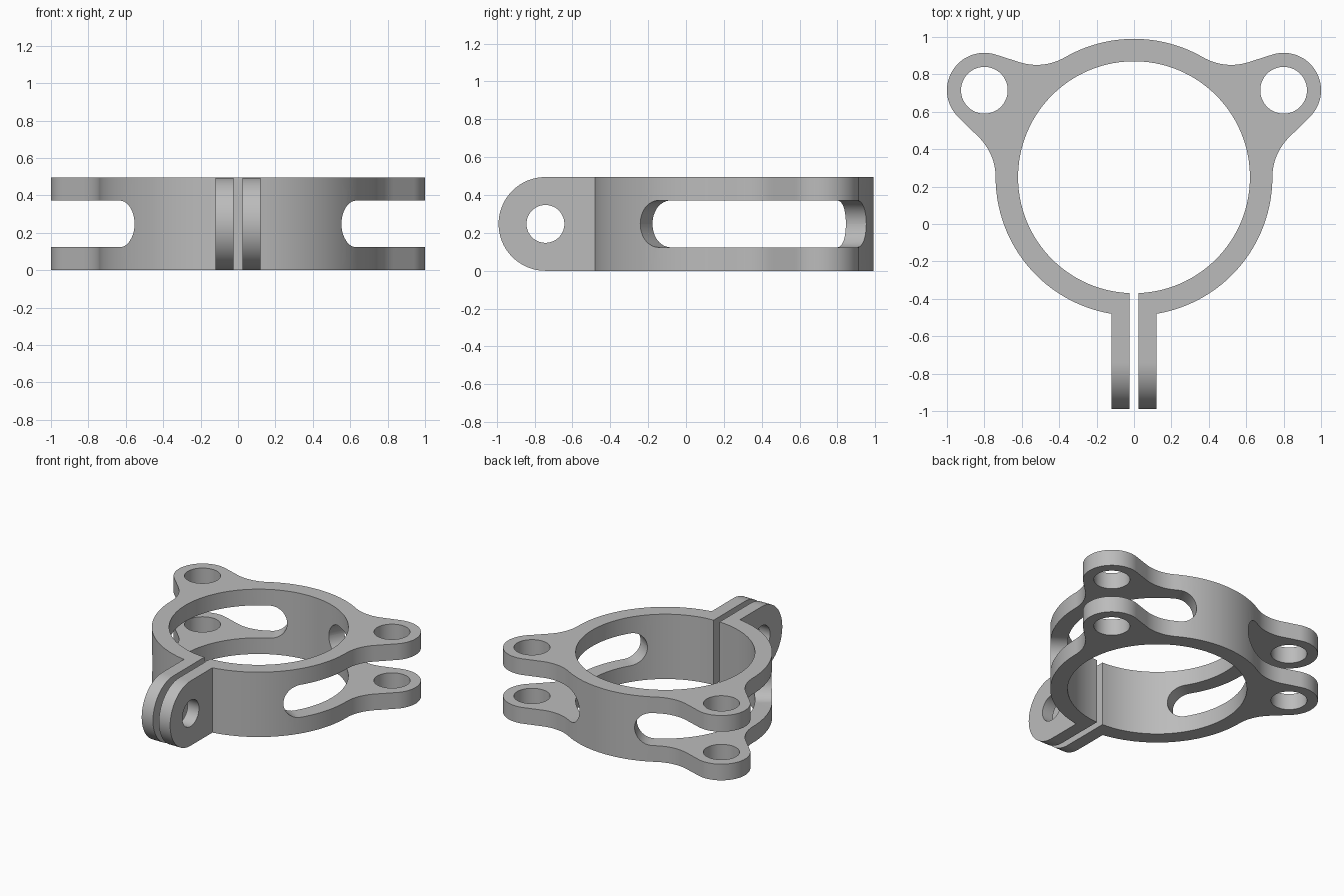
import bpy, bmesh
from math import sin, cos, pi, radians, degrees, asin, acos, atan2, hypot, ceil

if "Cube" in bpy.data.objects:
    bpy.data.objects.remove(bpy.data.objects["Cube"], do_unlink=True)

# Main dimensions
CY, R_IN, R_OUT = 0.25, 0.62, 0.74          # ring centre and radii
HEIGHT = 0.495
MID = HEIGHT / 2
LUG, R_LUG, R_LUG_HOLE = (0.8, 0.715), 0.2, 0.125
R_FILLET = 0.3
GAP, EAR_X, EAR_Y = 0.025, 0.12, -0.99      # split clamp ears
SLOT_H, SLOT_FROM, SLOT_TO = 0.124, -32, 62


def arc(cx, cy, r, a0, a1, step=3):
    """Points on an arc, angles in degrees."""
    n = max(2, ceil(abs(a1 - a0) / step))
    angles = [radians(a0 + (a1 - a0) * i / n) for i in range(n + 1)]
    return [(cx + r * cos(a), cy + r * sin(a)) for a in angles]


def finish(name, bm):
    bmesh.ops.remove_doubles(bm, verts=bm.verts, dist=1e-5)
    bmesh.ops.recalc_face_normals(bm, faces=bm.faces)
    mesh = bpy.data.meshes.new(name)
    bm.to_mesh(mesh)
    bm.free()
    ob = bpy.data.objects.new(name, mesh)
    bpy.context.collection.objects.link(ob)
    return ob


def prism(name, points, place, lo, hi):
    """Extrude a 2D outline; place maps (u, v, depth) to a position."""
    bm = bmesh.new()
    face = bm.faces.new([bm.verts.new(place(u, v, lo)) for u, v in points])
    ext = bmesh.ops.extrude_face_region(bm, geom=[face])
    a, b = place(0, 0, lo), place(0, 0, hi)
    verts = [e for e in ext["geom"] if isinstance(e, bmesh.types.BMVert)]
    bmesh.ops.translate(bm, verts=verts, vec=[q - p for p, q in zip(a, b)])
    return finish(name, bm)


def along_z(u, v, d):
    return (u, v, d)


def along_x(u, v, d):
    return (d, u, v)


def tangent_angle(fx, fy, turn):
    """Direction of the shared normal between lug and fillet circles."""
    dx, dy = fx - LUG[0], fy - LUG[1]
    spread = acos((R_LUG + R_FILLET) / hypot(dx, dy))
    return degrees(atan2(dy, dx) + turn * spread)


def plan_outline():
    reach = R_OUT + R_FILLET
    front = (reach, CY)
    back = (reach * cos(pi / 3), CY + reach * sin(pi / 3))
    n_front, n_back = tangent_angle(*front, 1), tangent_angle(*back, -1)
    ear = degrees(asin(EAR_X / R_OUT))
    half = [(GAP, EAR_Y), (EAR_X, EAR_Y)]
    half += arc(0, CY, R_OUT, -90 + ear, 0)
    half += arc(*front, R_FILLET, 180, n_front + 180)[1:]
    half += arc(*LUG, R_LUG, n_front, n_back)
    half += arc(*back, R_FILLET, n_back + 180, 240)
    half += arc(0, CY, R_OUT, 60, 90)[1:]
    mirrored = [(-x, y) for x, y in reversed(half[:-1])]
    g = degrees(asin(GAP / R_IN))
    bore = arc(0, CY, R_IN, 270 - g, -90 + g)
    return half + mirrored + bore


def slot_cutter(name, side):
    """Arched slot with round ends, cut outwards from the ring's axis."""
    columns = []
    for i in range(13):
        a = radians(90 * i / 12)
        columns.append((SLOT_FROM, -SLOT_H * cos(a), SLOT_H * sin(a)))
    columns += [(SLOT_FROM + (SLOT_TO - SLOT_FROM) * i / 10, 0, SLOT_H)
                for i in range(1, 10)]
    for i in range(13):
        a = radians(90 * i / 12)
        columns.append((SLOT_TO, SLOT_H * sin(a), SLOT_H * cos(a)))
    bm = bmesh.new()
    rings = []
    for ang, t, h in columns:
        c, s = cos(radians(ang)), sin(radians(ang))
        h = max(h, 1e-4)
        rings.append([bm.verts.new((side * (r * c - t * s), CY + r * s + t * c, MID + z))
                      for r, z in ((0.45, -h), (1.35, -h), (1.35, h), (0.45, h))])
    for p, q in zip(rings, rings[1:]):
        for k in range(4):
            m = (k + 1) % 4
            bm.faces.new((p[k], p[m], q[m], q[k]))
    bm.faces.new(rings[0])
    bm.faces.new(rings[-1])
    return finish(name, bm)


def cut(ob, cutter, operation="DIFFERENCE"):
    mod = ob.modifiers.new(cutter.name, "BOOLEAN")
    mod.operation, mod.solver, mod.object = operation, "EXACT", cutter
    bpy.context.view_layer.objects.active = ob
    bpy.ops.object.modifier_apply(modifier=mod.name)
    bpy.data.objects.remove(cutter, do_unlink=True)


# Split ring with lugs and clamp ears
clamp = prism("split_ring_clamp", plan_outline(), along_z, -0.1, HEIGHT + 0.1)

# Side profile sets the height and rounds the ears
side_profile = arc(EAR_Y + MID, MID, MID, 90, 270) + [(1.2, 0), (1.2, HEIGHT)]
cut(clamp, prism("side_profile", side_profile, along_x, -1.3, 1.3), "INTERSECT")

# Bolt hole through both ears
bolt = arc(EAR_Y + MID, MID, 0.1, 0, 360, 6)[:-1]
cut(clamp, prism("ear_bolt_hole", bolt, along_x, -0.3, 0.3))

# Pivot holes and slots on both sides
for side in (1, -1):
    pivot = arc(side * LUG[0], LUG[1], R_LUG_HOLE, 0, 360, 5)[:-1]
    cut(clamp, prism("pivot_hole", pivot, along_z, -0.2, HEIGHT + 0.2))
    cut(clamp, slot_cutter("side_slot", side))

# Plain grey metal
grey = bpy.data.materials.new("grey_metal")
grey.use_nodes = True
colour = (0.5, 0.5, 0.5, 1)
grey.diffuse_color = colour
grey.node_tree.nodes["Principled BSDF"].inputs["Base Color"].default_value = colour
clamp.data.materials.clear()
clamp.data.materials.append(grey)

# Smooth curves, keep edges sharp
bpy.ops.object.select_all(action="DESELECT")
clamp.select_set(True)
bpy.context.view_layer.objects.active = clamp
bpy.ops.object.shade_smooth_by_angle(angle=radians(30))
